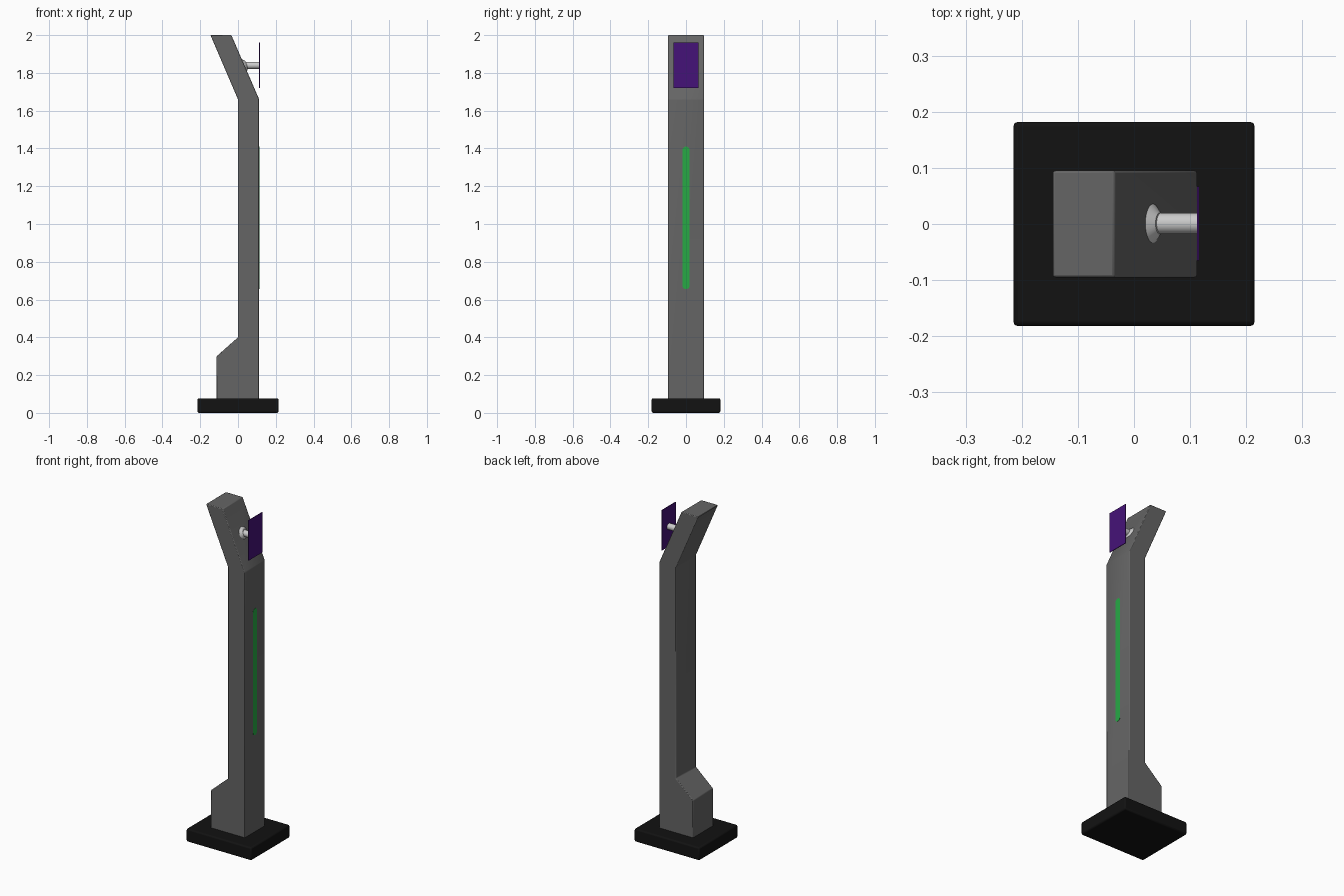
import bpy, bmesh, math
from mathutils import Vector

if "Cube" in bpy.data.objects:
    bpy.data.objects.remove(bpy.data.objects["Cube"])


def material(name, color):
    m = bpy.data.materials.new(name)
    m.diffuse_color = (*color, 1)
    m.use_nodes = True
    m.node_tree.nodes["Principled BSDF"].inputs["Base Color"].default_value = m.diffuse_color
    return m


def finish(ob, mat=None, bevel=0, segments=2):
    if mat:
        ob.data.materials.append(mat)
    if bevel:
        b = ob.modifiers.new("bevel", 'BEVEL')
        b.width, b.segments = bevel, segments
        b.limit_method = 'ANGLE'
        b.angle_limit = math.radians(15)
    bpy.ops.object.select_all(action='DESELECT')
    ob.select_set(True)
    bpy.context.view_layer.objects.active = ob
    bpy.ops.object.shade_smooth_by_angle(angle=math.radians(30))
    return ob


def prism(name, points, offset):
    """Extrude a closed outline of 3D points by a vector."""
    bm = bmesh.new()
    face = bm.faces.new([bm.verts.new(p) for p in points])
    ext = bmesh.ops.extrude_face_region(bm, geom=[face])["geom"]
    bmesh.ops.translate(bm, vec=offset,
                        verts=[v for v in ext if isinstance(v, bmesh.types.BMVert)])
    bmesh.ops.recalc_face_normals(bm, faces=bm.faces)
    me = bpy.data.meshes.new(name)
    bm.to_mesh(me)
    bm.free()
    ob = bpy.data.objects.new(name, me)
    bpy.context.collection.objects.link(ob)
    return ob


def box(name, lo, hi):
    outline = [(lo[0], lo[1]), (hi[0], lo[1]), (hi[0], hi[1]), (lo[0], hi[1])]
    return prism(name, [(x, y, lo[2]) for x, y in outline], (0, 0, hi[2] - lo[2]))


def cone(name, start, axis, r1, r2, depth):
    axis = Vector(axis).normalized()
    bpy.ops.mesh.primitive_cone_add(
        vertices=32, radius1=r1, radius2=r2, depth=depth,
        location=Vector(start) + axis * depth / 2,
        rotation=axis.to_track_quat('Z', 'Y').to_euler())
    ob = bpy.context.object
    ob.name = name
    return ob


black = material("black", (0.006, 0.006, 0.006))
grey = material("dark_grey", (0.13, 0.13, 0.13))
green = material("green", (0.02, 0.40, 0.06))
purple = material("purple", (0.06, 0.006, 0.19))

# Foot plate
finish(box("base_plate", (-0.215, -0.182, 0), (0.215, 0.182, 0.077)), black, 0.008)

# Column with rear heel and leaning head
profile = [(-0.113, 0.07), (0.112, 0.07), (0.112, 1.66), (-0.035, 2.0),
           (-0.146, 2.0), (0, 1.66), (0, 0.40), (-0.113, 0.30)]
finish(prism("column", [(x, -0.095, z) for x, z in profile], (0, 0.19, 0)), grey, 0.004)

# Light strip with rounded ends
r, z0, z1 = 0.019, 0.655, 1.41
strip = []
for cz, a0 in ((z1 - r, 0), (z0 + r, math.pi)):
    for i in range(9):
        a = a0 + math.pi * i / 8
        strip.append((0.10, r * math.cos(a), cz + r * math.sin(a)))
finish(prism("light_strip", strip, (0.0135, 0, 0)), green)

# Screen mount: tapered collar on the sloping face, and a level stalk
finish(cone("mount_collar", (0.033, 0.001, 1.84), (0.918, 0, 0.397), 0.036, 0.019, 0.014))
finish(cone("mount_stalk", (0.036, 0.001, 1.84), (1, 0, 0), 0.0185, 0.0185, 0.077))

# Thin screen panel
finish(box("screen", (0.112, -0.065, 1.72), (0.116, 0.067, 1.96)), purple)
